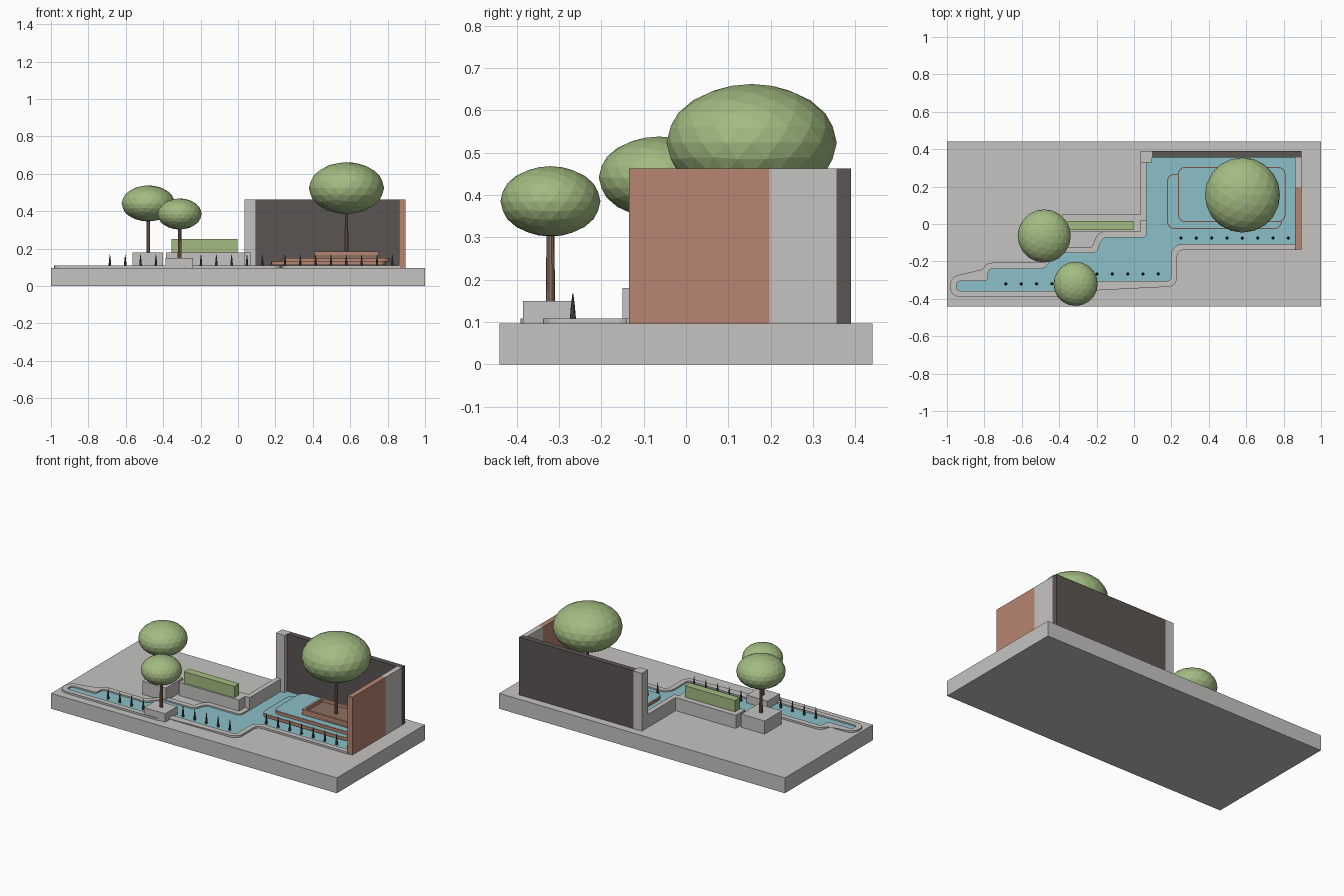
import bpy, bmesh, math
from mathutils import Vector

if "Cube" in bpy.data.objects:
    bpy.data.objects.remove(bpy.data.objects["Cube"])


def material(name, color):
    m = bpy.data.materials.new(name)
    m.diffuse_color = (*color, 1)
    m.use_nodes = True
    m.node_tree.nodes["Principled BSDF"].inputs["Base Color"].default_value = m.diffuse_color
    return m


STONE = material("pale stone", (0.56, 0.55, 0.54))
DARK = material("dark slate", (0.105, 0.092, 0.086))
COPPER = material("copper", (0.48, 0.235, 0.165))
WATER = material("water", (0.26, 0.53, 0.58))
LEAF = material("leaf green", (0.36, 0.50, 0.22))
BARK = material("bark", (0.26, 0.17, 0.12))
SPIKE = material("spout grey", (0.07, 0.07, 0.07))


def finish(bm, name, mat):
    bmesh.ops.recalc_face_normals(bm, faces=bm.faces)
    mesh = bpy.data.meshes.new(name)
    bm.to_mesh(mesh)
    bm.free()
    mesh.materials.append(mat)
    ob = bpy.data.objects.new(name, mesh)
    bpy.context.collection.objects.link(ob)
    return ob


def box(name, x, y, z, mat):
    bm = bmesh.new()
    bmesh.ops.create_cube(bm, size=1)
    for v in bm.verts:
        v.co = [lo + (c + 0.5) * (hi - lo) for c, (lo, hi) in zip(v.co, (x, y, z))]
    return finish(bm, name, mat)


def prism(name, pts, z0, z1, mat):
    bm = bmesh.new()
    face = bm.faces.new([bm.verts.new((x, y, z0)) for x, y in pts])
    top = bmesh.ops.extrude_face_region(bm, geom=[face])["geom"]
    for v in top:
        if isinstance(v, bmesh.types.BMVert):
            v.co.z = z1
    return finish(bm, name, mat)


def rounded(pts, r, closed=True, steps=4):
    """Replace each corner with a short curve."""
    pts = [Vector(p) for p in pts]
    out, n = [], len(pts)
    for i, p in enumerate(pts):
        if not closed and i in (0, n - 1):
            out.append(p)
            continue
        a, b = pts[i - 1] - p, pts[(i + 1) % n] - p
        s = p + a.normalized() * min(r, a.length * 0.45)
        e = p + b.normalized() * min(r, b.length * 0.45)
        for k in range(steps + 1):
            t = k / steps
            out.append(s * (1 - t) ** 2 + p * 2 * t * (1 - t) + e * t * t)
    return out


def offset(path, d):
    """Shift an open path sideways with mitred corners."""
    out = []
    for i, p in enumerate(path):
        a = (p - path[i - 1]).normalized() if i else None
        b = (path[i + 1] - p).normalized() if i < len(path) - 1 else None
        a, b = a or b, b or a
        na, nb = Vector((-a.y, a.x)), Vector((-b.y, b.x))
        m = (na + nb).normalized()
        out.append(p + m * d / max(0.5, m.dot(na)))
    return out


def rect(x0, x1, y0, y1):
    return [(x0, y0), (x1, y0), (x1, y1), (x0, y1)]


def cone(name, x, y, z0, z1, r0, r1, sides, mat):
    bm = bmesh.new()
    bmesh.ops.create_cone(bm, cap_ends=True, segments=sides, radius1=r0, radius2=r1, depth=z1 - z0)
    bmesh.ops.translate(bm, verts=bm.verts, vec=(x, y, (z0 + z1) / 2))
    return finish(bm, name, mat)


def tree(name, x, y, ground, low, high, r):
    bm = bmesh.new()
    bmesh.ops.create_icosphere(bm, subdivisions=3, radius=1)
    for v in bm.verts:
        v.co = (x + v.co.x * r, y + v.co.y * r, (low + high) / 2 + v.co.z * (high - low) / 2)
    finish(bm, name + "_crown", LEAF)
    cone(name + "_trunk", x, y, ground, low + 0.03, 0.011, 0.009, 10, BARK)


G, TOP, LOW = 0.097, 0.462, 0.18

# Ground slab
box("ground_slab", (-1, 1), (-0.44, 0.44), (0, G), STONE)

# Tall walls
box("back_wall", (0.096, 0.895), (0.355, 0.39), (G, TOP), DARK)
box("wall_pillar", (0.036, 0.096), (0.33, 0.39), (G, TOP), STONE)
box("copper_wall", (0.862, 0.895), (-0.135, 0.197), (G, TOP), COPPER)
box("side_wall", (0.862, 0.895), (0.197, 0.355), (G, TOP), STONE)

# Pool, channel and raised kerb
bank = rounded([(0.865, -0.107), (0.235, -0.107), (0.198, -0.145), (0.198, -0.305),
                (-0.28, -0.305), (-0.28, -0.358), (-0.95, -0.358), (-0.95, -0.305),
                (-0.78, -0.305), (-0.78, -0.24), (-0.48, -0.24), (-0.41, -0.155),
                (-0.20, -0.155), (-0.17, -0.073), (0.068, -0.073), (0.068, 0.03)],
               0.025, closed=False)
outer = offset(bank, -0.033)
if outer[0].y > bank[0].y:
    outer = offset(bank, 0.033)
prism("pool_water", bank + [Vector((0.068, 0.357)), Vector((0.865, 0.357))], 0.09, 0.1, WATER)
prism("pool_kerb", bank + outer[::-1], 0.09, 0.109, STONE)

# Low wall, bench with hedge
box("low_wall", (0.036, 0.068), (0.02, 0.33), (G, LOW), STONE)
box("hedge_bench", (-0.385, 0.036), (-0.042, 0.052), (G, LOW), STONE)
box("hedge", (-0.355, -0.003), (-0.033, 0.016), (LOW, 0.252), LEAF)

# Stone planters and trees
box("rear_planter", (-0.565, -0.40), (-0.15, 0.02), (G, LOW), STONE)
box("front_planter", (-0.387, -0.24), (-0.385, -0.263), (G, 0.15), STONE)
tree("rear_tree", -0.48, -0.064, LOW, 0.345, 0.538, 0.142)
tree("front_tree", -0.312, -0.32, 0.15, 0.302, 0.468, 0.118)
tree("pool_tree", 0.58, 0.155, 0.15, 0.385, 0.662, 0.201)

# Stepped copper basins, each filled to just below its rim with water
for name, (x0, x1, y0, y1), z0, z1 in (("lower_basin", (0.177, 0.79, -0.027, 0.268), 0.112, 0.13),
                                       ("upper_basin", (0.235, 0.81, 0.01, 0.305), 0.13, 0.15)):
    prism(name, rounded(rect(x0, x1, y0, y1), 0.045), z0, z1, COPPER)
    e = 0.005
    prism(name + "_water", rounded(rect(x0 + e, x1 - e, y0 + e, y1 - e), 0.042),
          z1 - 0.004, z1 + 0.001, WATER)

# Copper tree box with soil
bx, by, t = (0.41, 0.75), (0.055, 0.255), 0.014
box("tree_box_soil", bx, by, (0.14, 0.165), BARK)
for k in (0, 1):
    s = t if k == 0 else -t
    box("tree_box_side", sorted((bx[k], bx[k] + s)), by, (0.14, 0.185), COPPER)
    box("tree_box_end", bx, sorted((by[k], by[k] + s)), (0.14, 0.185), COPPER)

# Water spouts in three rows
for x0, y, count in ((-0.685, -0.32, 4), (-0.198, -0.267, 5), (0.251, -0.075, 8)):
    for i in range(count):
        x = x0 + i * 0.082
        cone("spout_base", x, y, G, 0.135, 0.008, 0.005, 8, SPIKE)
        cone("spout_tip", x, y, 0.135, 0.168, 0.005, 0.001, 8, SPIKE)
